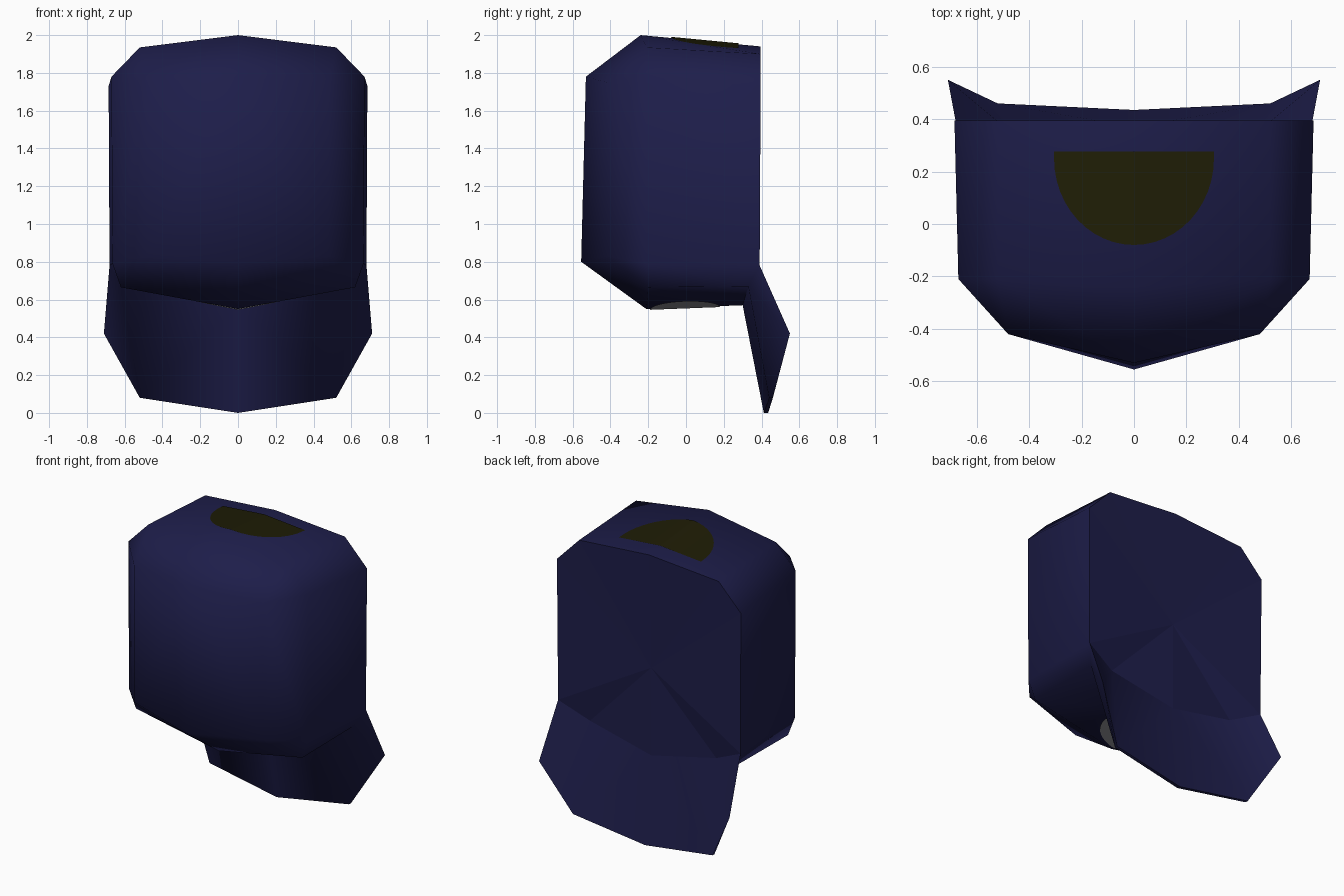
import bpy, bmesh, math

if "Cube" in bpy.data.objects:
    bpy.data.objects.remove(bpy.data.objects["Cube"])


def material(name, rgb):
    m = bpy.data.materials.new(name)
    m.diffuse_color = (*rgb, 1)
    m.use_nodes = True
    m.node_tree.nodes["Principled BSDF"].inputs["Base Color"].default_value = m.diffuse_color
    return m


navy = material("navy", (0.0125, 0.0125, 0.068))
olive = material("dark olive", (0.0130, 0.0120, 0.0016))
grey = material("grey", (0.28, 0.28, 0.30))


def add_object(name, bm, mat):
    me = bpy.data.meshes.new(name)
    bm.to_mesh(me)
    bm.free()
    me.materials.append(mat)
    ob = bpy.data.objects.new(name, me)
    bpy.context.collection.objects.link(ob)
    return ob


# Key points of the right half of the hood
P = {
    # front panel
    "f_top": (0, -.53, 1.78), "f_top_s": (.48, -.42, 1.75),
    "f_bot_s": (.48, -.42, .83), "f_bot": (0, -.555, .80),
    # ring behind the front panel
    "r0": (0, -.24, 2.0), "r1": (.52, -.21, 1.935), "r2": (.67, -.21, 1.78),
    "r3": (.665, -.21, .79), "r4": (.62, -.20, .665), "r5": (0, -.21, .55),
    # back rim and back centre
    "b0": (0, .395, 1.94), "b1": (.52, .395, 1.90), "b2": (.685, .395, 1.73),
    "b3": (.68, .39, .78), "t1": (.47, .35, .68), "t0": (0, .37, .58),
    "centre": (0, .37, 1.17),
    # neck flap: inside top, tip, lower edge outside and inside
    "i0": (0, .30, .57), "i1": (.62, .33, .67), "tip": (.71, .55, .42),
    "o1": (.52, .46, .08), "o0": (0, .435, 0),
    "j1": (.52, .44, .08), "j0": (0, .412, 0),
}
SHELL = [
    "f_top f_top_s f_bot_s f_bot", "f_top f_top_s r1 r0", "f_top_s r2 r1",
    "f_top_s r2 r3 f_bot_s", "f_bot_s r3 r4", "f_bot f_bot_s r4 r5",
    "r0 r1 b1 b0", "r1 r2 b2 b1", "r2 b2 b3 r3", "r3 b3 i1 r4", "r4 i1 i0 r5",
]
BACK = ["centre b0 b1", "centre b1 b2", "centre b2 b3", "centre b3 t1", "centre t1 t0"]
FLAP = ["t0 t1 o1 o0", "t1 b3 tip o1", "i1 b3 tip", "i0 i1 j1 j0",
        "i1 tip j1", "j0 j1 o1 o0", "j1 tip o1"]

# Hood: both halves in one closed mesh
bm = bmesh.new()
for side in (1, -1):
    v = {k: bm.verts.new((side * x, y, z)) for k, (x, y, z) in P.items()}
    for group in (SHELL, BACK, FLAP):
        for f in group:
            face = bm.faces.new([v[k] for k in f.split()])
            face.smooth = group is not BACK
bmesh.ops.remove_doubles(bm, verts=bm.verts, dist=1e-5)
bmesh.ops.recalc_face_normals(bm, faces=bm.faces)
for e in bm.edges:
    if len(e.link_faces) == 2 and e.calc_face_angle() > math.radians(62):
        e.smooth = False
add_object("hood", bm, navy)


# Thin patch laid on a surface: columns along x between two y limits
def patch(name, rx, y_low, y_high, height, mat, n=24):
    bm = bmesh.new()
    prev = None
    for i in range(n + 1):
        x = -rx * math.cos(math.pi * i / n)
        s = math.sqrt(max(0, 1 - (x / rx) ** 2))
        col = [bm.verts.new((x, y, height(x, y))) for y in (y_low(s), y_high(s))]
        if prev:
            bm.faces.new((prev[0], col[0], col[1], prev[1]))
        prev = col
    bmesh.ops.recalc_face_normals(bm, faces=bm.faces)
    up = sum(f.normal.z for f in bm.faces) > 0
    if up != (height(0, 0) > 1):
        bmesh.ops.reverse_faces(bm, faces=bm.faces)
    return add_object(name, bm, mat)


def crown_height(x, y):
    t = abs(x) / .52
    return (2 - .095 * (y + .24)) * (1 - t) + (1.935 - .058 * (y + .21)) * t + .006


def underside_height(x, y):
    t = abs(x) / .62
    return (.55 + .039 * (y + .21)) * (1 - t) + (.665 + .01 * (y + .2)) * t - .005


# Half-round patch on the crown and small round patch on the underside
patch("crown_patch", .305, lambda s: .25 - .33 * s, lambda s: .277, crown_height, olive)
patch("underside_patch", .22, lambda s: -.19 * s, lambda s: .18 * s, underside_height, grey)
